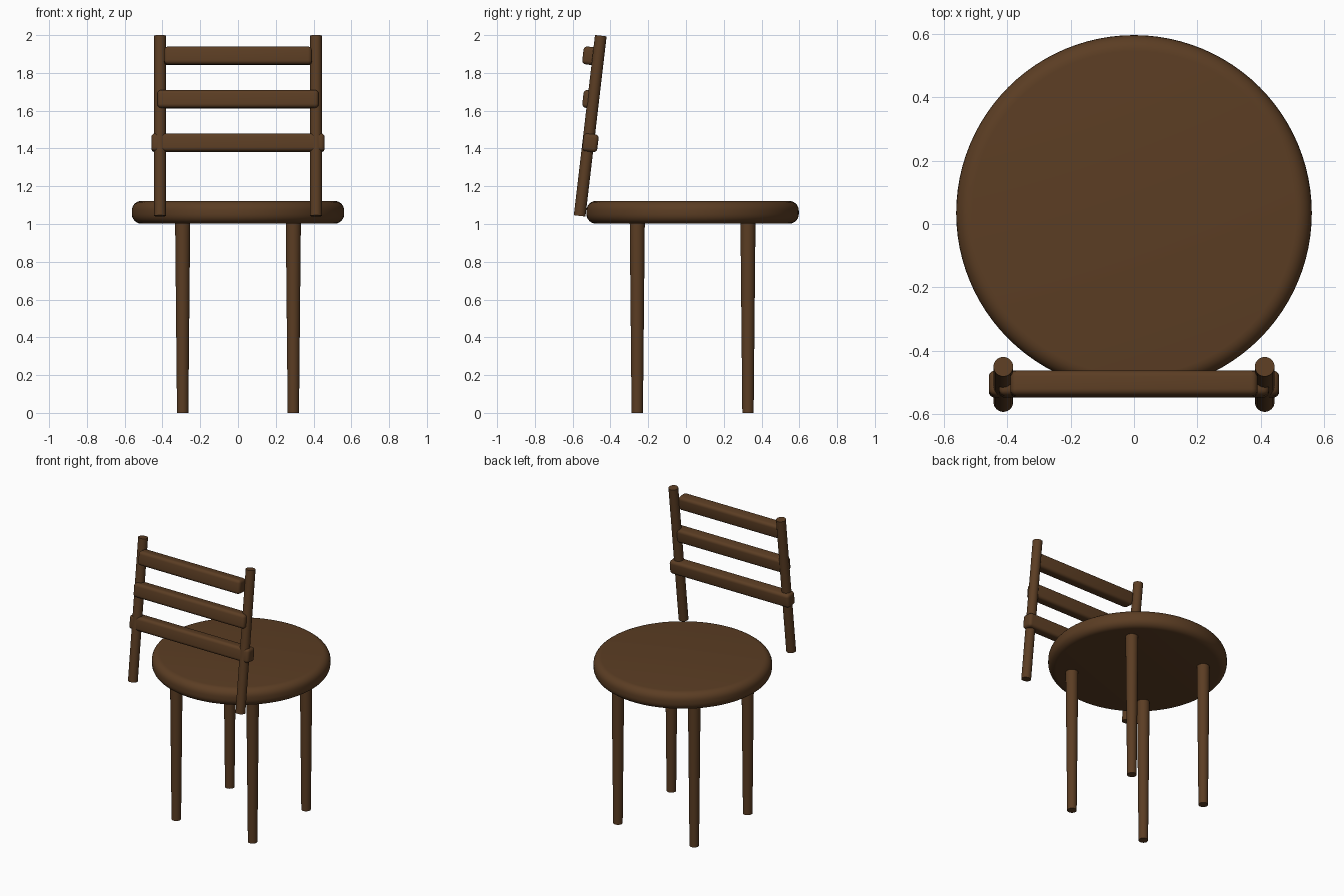
import bpy
import math
from mathutils import Vector

cube = bpy.data.objects.get("Cube")
if cube:
    bpy.data.objects.remove(cube, do_unlink=True)

wood = bpy.data.materials.new("dark_wood")
wood.use_nodes = True
colour = (0.105, 0.047, 0.017, 1)
wood.diffuse_color = colour
wood.node_tree.nodes["Principled BSDF"].inputs["Base Color"].default_value = colour


def finish(name, bevel=0, segments=4):
    """Name the active object, round its edges, colour and smooth it."""
    obj = bpy.context.object
    obj.name = name
    obj.data.materials.append(wood)
    bpy.ops.object.transform_apply(location=False, rotation=False, scale=True)
    if bevel:
        mod = obj.modifiers.new("rounded_edges", 'BEVEL')
        mod.width = bevel
        mod.segments = segments
        mod.limit_method = 'ANGLE'
        mod.angle_limit = math.radians(40)
        bpy.ops.object.modifier_apply(modifier=mod.name)
    bpy.ops.object.shade_smooth_by_angle(angle=math.radians(35))


def rod(name, start, end, r_start, r_end):
    """Round bar between two points."""
    a, b = Vector(start), Vector(end)
    bpy.ops.mesh.primitive_cone_add(
        vertices=32, radius1=r_start, radius2=r_end, depth=(b - a).length,
        location=(a + b) / 2, rotation=(b - a).to_track_quat('Z', 'Y').to_euler())
    finish(name)


SEAT_Y = 0.035
LEG = 0.293

# Round seat with soft rim
bpy.ops.mesh.primitive_cylinder_add(vertices=96, radius=0.562, depth=0.12,
                                    location=(0, SEAT_Y, 1.062))
finish("seat", 0.05, 6)

# Tapered legs
for side, sx in (("left", 1), ("right", -1)):
    for end, sy in (("front", -1), ("back", 1)):
        x, y = sx * LEG, SEAT_Y + sy * LEG
        rod(f"{end}_{side}_leg", (x, y, 0), (x, y, 1.02), 0.03, 0.04)

# Leaning backrest posts
bottom, top = Vector((0, -0.563, 1.043)), Vector((0, -0.451, 1.997))
for side, sx in (("left", 1), ("right", -1)):
    offset = Vector((sx * 0.413, 0, 0))
    rod(f"{side}_backrest_post", bottom + offset, top + offset, 0.031, 0.031)

# Backrest rails, stacked upright and each tilted with the posts
lean = -math.atan2(top.y - bottom.y, top.z - bottom.z)
for name, z, half in (("lower", 1.43, 0.459), ("middle", 1.66, 0.427), ("upper", 1.89, 0.391)):
    bpy.ops.mesh.primitive_cube_add(size=1, location=(0, -0.506, z),
                                    rotation=(lean, 0, 0))
    bpy.context.object.scale = (half * 2, 0.08, 0.095)
    finish(f"{name}_rail", 0.02)
